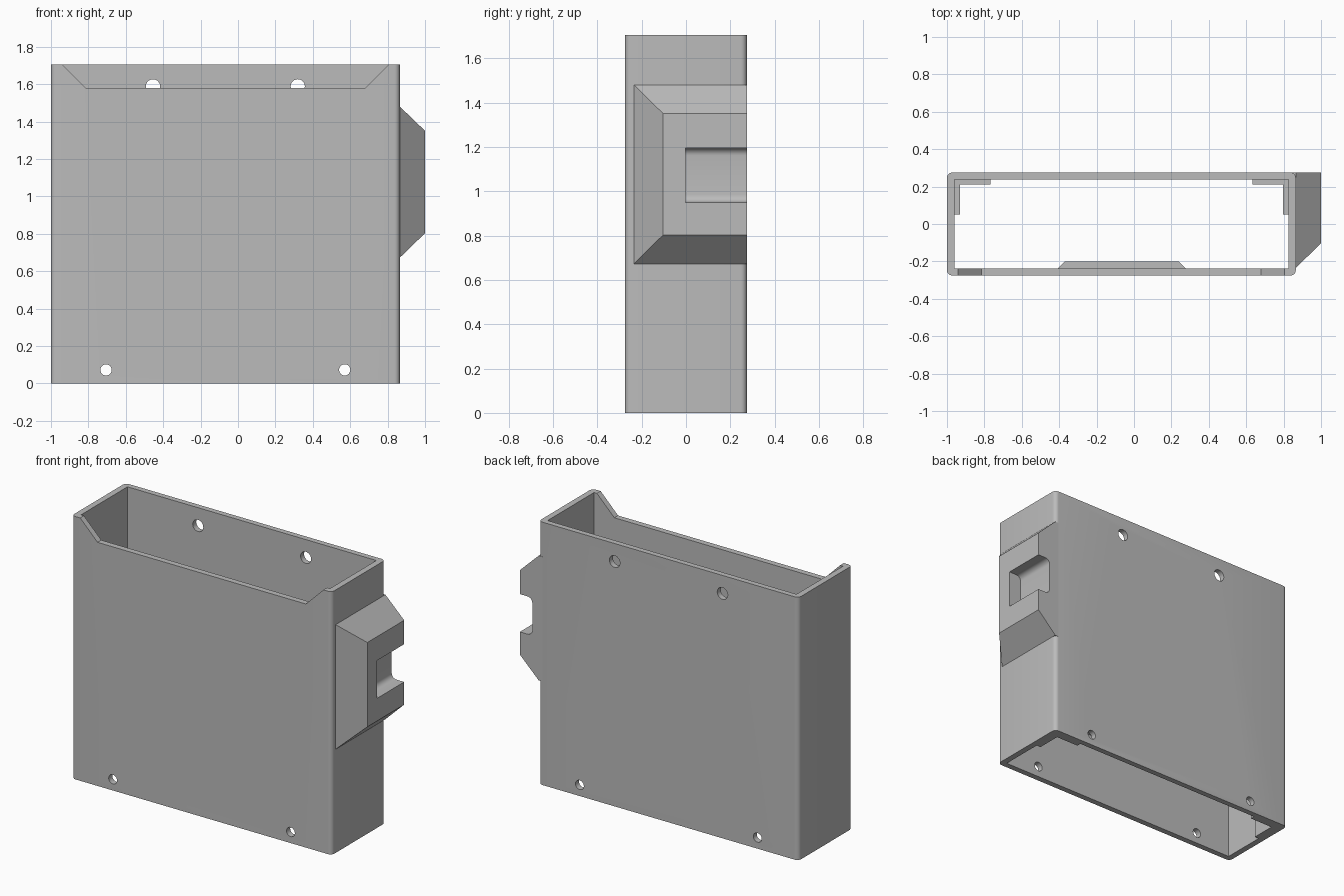
import bpy
import bmesh
from math import radians, cos, sin

default = bpy.data.objects.get("Cube")
if default:
    bpy.data.objects.remove(default)

GREY = (0.5, 0.5, 0.5, 1)
grey = bpy.data.materials.new("plain grey")
grey.use_nodes = True
grey.diffuse_color = GREY
grey.node_tree.nodes["Principled BSDF"].inputs["Base Color"].default_value = GREY


def finish(name, bm):
    bmesh.ops.recalc_face_normals(bm, faces=bm.faces)
    mesh = bpy.data.meshes.new(name)
    bm.to_mesh(mesh)
    bm.free()
    mesh.materials.append(grey)
    obj = bpy.data.objects.new(name, mesh)
    bpy.context.collection.objects.link(obj)
    return obj


def loft(name, loops):
    """Skin matching point loops and cap both ends."""
    bm = bmesh.new()
    rings = [[bm.verts.new(p) for p in loop] for loop in loops]
    n = len(rings[0])
    for a, b in zip(rings, rings[1:]):
        for i in range(n):
            j = (i + 1) % n
            bm.faces.new((a[i], a[j], b[j], b[i]))
    bm.faces.new(rings[0])
    bm.faces.new(rings[-1])
    return finish(name, bm)


def plan_prism(name, points, z0, z1):
    return loft(name, [[(x, y, z) for x, y in points] for z in (z0, z1)])


def depth_prism(name, points, y0, y1):
    return loft(name, [[(x, y, z) for x, z in points] for y in (y0, y1)])


def arc(cx, cy, r, start, end, steps):
    angles = [radians(start + (end - start) * i / steps) for i in range(steps + 1)]
    return [(cx + r * cos(a), cy + r * sin(a)) for a in angles]


def box_points(x0, x1, y0, y1):
    return [(x0, y0), (x1, y0), (x1, y1), (x0, y1)]


def cut(target, cutter):
    cutter.hide_render = True
    mod = target.modifiers.new("cut", "BOOLEAN")
    mod.operation = "DIFFERENCE"
    mod.solver = "EXACT"
    mod.object = cutter
    activate(target)
    bpy.ops.object.modifier_apply(modifier=mod.name)
    bpy.data.objects.remove(cutter)


def activate(obj):
    bpy.ops.object.select_all(action="DESELECT")
    obj.select_set(True)
    bpy.context.view_layer.objects.active = obj


# Main dimensions
LEFT, RIGHT, HALF_Y, TOP = -1.0, 0.865, 0.275, 1.705
MID = (LEFT + RIGHT) / 2
IN_X, IN_FRONT, IN_BACK = 0.893, -0.237, 0.239
R = 0.028

# Open sleeve with rounded upright edges
outline = []
for k, (cx, cy) in enumerate(box_points(LEFT + R, RIGHT - R, R - HALF_Y, HALF_Y - R)):
    outline += arc(cx, cy, R, 180 + 90 * k, 270 + 90 * k, 6)
sleeve = plan_prism("sleeve", outline, 0, TOP)
cut(sleeve, plan_prism("cavity_cutter",
                       box_points(MID - IN_X, MID + IN_X, IN_FRONT, IN_BACK), -0.1, TOP + 0.1))

# Sloped notch in the front rim
notch = [(-0.815, 1.58), (0.68, 1.58), (0.905, 1.805), (-1.04, 1.805)]
cut(sleeve, depth_prism("notch_cutter", notch, -0.4, -0.2))

# Screw holes: the lower pair goes through both walls, the upper pair through the back
for x, z, r, y0 in ((0.638, 0.072, 0.03, -0.4), (0.387, 1.588, 0.038, 0)):
    for side in (-1, 1):
        circle = arc(MID + side * x, z, r, 0, 345, 23)
        cut(sleeve, depth_prism("hole_cutter", circle, y0, 0.4))

# Side boss with chamfered faces
sections = ((RIGHT - R, -0.235, 0.672, 1.48), (RIGHT, -0.235, 0.672, 1.48),
            (1.0, -0.103, 0.803, 1.35))
boss = loft("side_boss", [[(x, y, z0), (x, HALF_Y, z0), (x, HALF_Y, z1), (x, y, z1)]
                          for x, y, z0, z1 in sections])

# Slot in the boss, rounded at its floor and open to the back
FLOOR, F = 0.91, 0.035
slot = [(1.1, 1.195)] + arc(FLOOR + F, 1.195 - F, F, 90, 180, 6)
slot += arc(FLOOR + F, 0.95 + F, F, 180, 270, 6) + [(1.1, 0.95)]
cut(boss, depth_prism("slot_cutter", slot, -0.003, 0.4))

# Angled corner stops inside the back corners
for side, name in ((-1, "right_corner_stop"), (1, "left_corner_stop")):
    ell = [(0.9, 0.05), (0.9, 0.25), (0.7, 0.25), (0.7, 0.21), (0.863, 0.21), (0.863, 0.05)]
    plan_prism(name, [(MID + side * x, y) for x, y in ell], 0, 0.2)

# Raised pad with sloped ends on the inner front wall
pad = [(-0.415, -0.245), (0.285, -0.245), (0.24, -0.2), (-0.37, -0.2)]
plan_prism("inner_pad", pad, 0.45, 1.15)

for obj in (sleeve, boss):
    activate(obj)
    bpy.ops.object.shade_smooth_by_angle(angle=radians(30))
